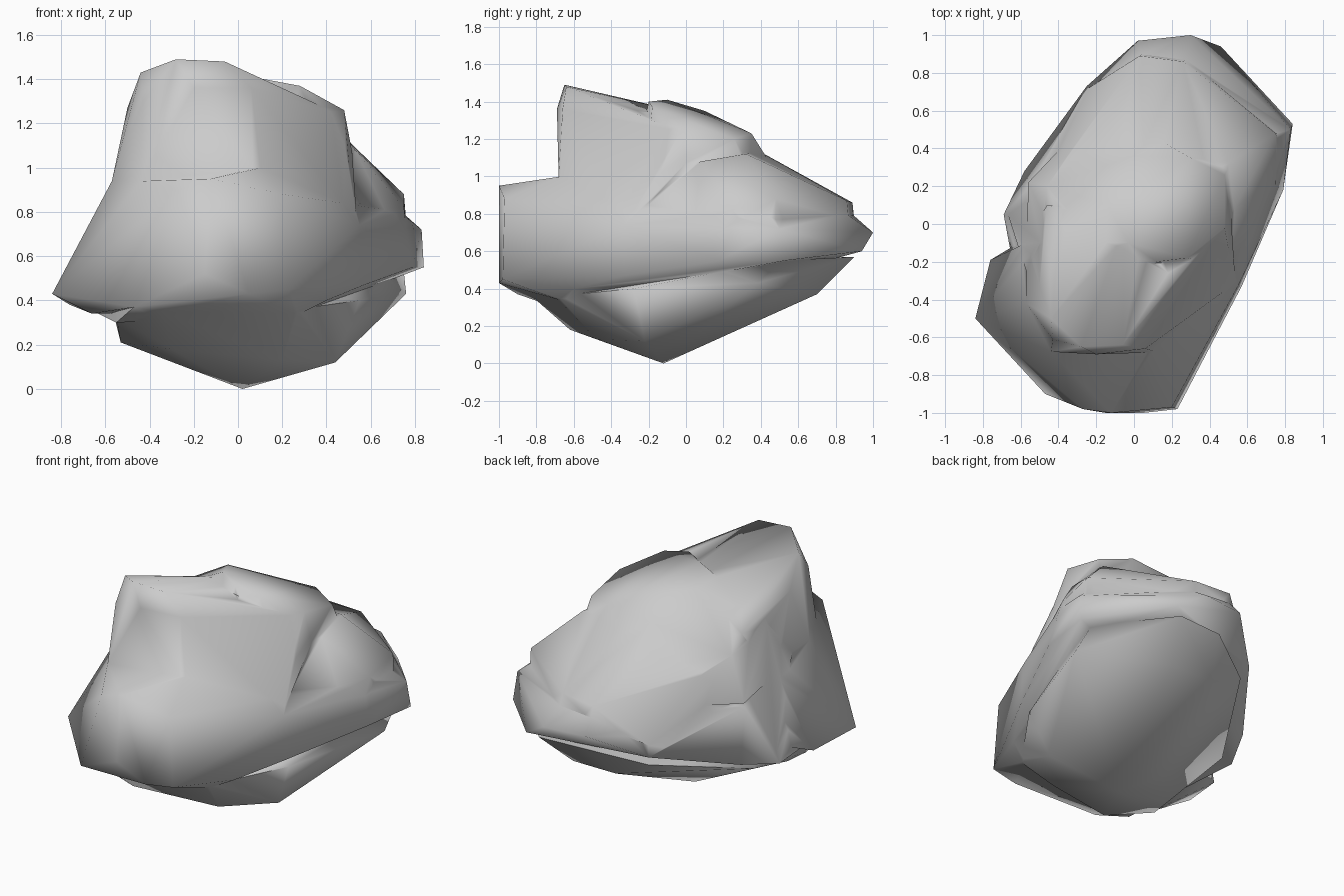
import bpy, bmesh

def chunk(name, pts):
    """One faceted stone mass: the hull around a few corner points."""
    bm = bmesh.new()
    for p in pts:
        bm.verts.new(p)
    res = bmesh.ops.convex_hull(bm, input=bm.verts)
    junk = {e for e in res["geom_interior"] + res["geom_unused"]
            if isinstance(e, bmesh.types.BMVert)}
    bmesh.ops.delete(bm, geom=list(junk), context='VERTS')
    bmesh.ops.recalc_face_normals(bm, faces=bm.faces)
    me = bpy.data.meshes.new(name)
    bm.to_mesh(me)
    bm.free()
    ob = bpy.data.objects.new(name, me)
    bpy.context.collection.objects.link(ob)
    return ob

# wide middle belt with the front ledge
rock = chunk("rock", [
    (.84, .53, .55), (.83, .5, .72), (.79, .18, .55), (.57, -.33, .47), (.4, -.6, .4),
    (.23, -.98, .45), (.05, -1, .43), (-.15, -1, .52), (-.47, -.9, .37), (-.55, -.7, .3),
    (.26, -.65, .33), (.3, 1, .7), (.46, .94, .6), (.02, .97, .7), (-.25, .73, .55),
    (-.58, .28, .42), (-.69, .05, .37), (-.27, -.98, .9), (-.12, -1, .95), (.2, -.97, .88),
    (.1, -.68, 1.0), (.55, -.33, .74), (-.44, -.68, .94), (-.55, .2, .75),
    (.04, .9, .79), (.28, .88, .79), (.74, .44, .8), (.73, .2, .8)])

# left front bulge
bulge = chunk("left_bulge", [
    (-.84, -.5, .43), (-.76, -.19, .38), (-.47, -.9, .37), (-.66, -.6, .34),
    (-.57, -.42, .94), (-.57, -.1, .85), (-.61, -.1, .4), (-.2, -.5, .8), (-.2, -.4, .35),
    (-.27, -.98, .9), (-.16, -.99, .53), (-.44, -.67, .94)])

# underside, tilted up to the back
under = chunk("underside", [
    (.02, -.12, .0), (.44, -.22, .12), (.2, -.48, .13), (.76, .38, .43), (.3, .7, .37),
    (0, .7, .37), (-.5, -.3, .2), (-.53, -.45, .21), (-.3, -.62, .18), (-.56, .12, .33),
    (.26, -.7, .36), (-.35, -.82, .34), (-.55, -.65, .32), (.55, -.28, .4),
    (.4, .9, .57), (.1, .88, .57), (-.22, .69, .48), (.76, .5, .55), (-.2, -.6, .5)])

# shoulder sloping to the back
shoulder = chunk("shoulder", [
    (.03, .89, .86), (.26, .86, .87), (.75, .48, .88), (.75, .25, .82), (.53, .08, 1.08),
    (.5, .32, 1.12), (.05, .4, 1.13), (-.46, .2, 1.0), (-.5, -.1, 1.15), (-.57, -.25, .93),
    (-.67, .05, .43), (-.56, .28, .46), (-.24, .72, .62), (.53, -.28, .77), (.1, -.5, .9),
    (-.61, -.12, .5), (.76, .48, .77), (.76, .2, .72), (.28, .87, .77), (.04, .9, .77),
    (.1, 0, .6)])

# crown plateau
crown = chunk("crown", [
    (.48, -.02, 1.26), (.48, .26, 1.2), (.3, .35, 1.23), (.0, .36, 1.2), (.28, -.18, 1.37),
    (.12, -.2, 1.4), (-.03, -.1, 1.41), (-.14, .1, 1.35), (-.46, .2, 1.05), (-.49, -.1, 1.18),
    (.52, 0, 1.05), (.5, .3, 1.08), (.05, .4, 1.1), (-.56, .22, .78), (-.57, -.2, .88),
    (-.18, .62, .8), (.52, -.24, .82), (-.1, -.3, .9)])

# front peak with its steep face
peak = chunk("front_peak", [
    (-.44, -.5, 1.43), (-.28, -.65, 1.49), (-.06, -.64, 1.48), (.06, -.66, 1.36),
    (-.2, -.69, 1.36), (.1, -.68, .95), (-.44, -.68, .92), (-.57, -.42, .94), (-.5, -.33, 1.27),
    (-.43, -.61, 1.3), (.54, -.31, .76), (.52, 0, 1.08), (.46, -.03, 1.24), (.18, -.26, 1.35),
    (-.05, 0, 1.34), (-.46, .1, 1.15), (-.57, -.08, .85), (.3, .1, .8)])

# fuse everything into one stone
parts = (bulge, under, shoulder, crown, peak)
for part in parts:
    m = rock.modifiers.new(part.name, 'BOOLEAN')
    m.operation, m.solver, m.object = 'UNION', 'EXACT', part
bpy.context.view_layer.objects.active = rock
rock.select_set(True)
for m in list(rock.modifiers):
    bpy.ops.object.modifier_apply(modifier=m.name)
for part in parts:
    bpy.data.objects.remove(part)
bm = bmesh.new()
bm.from_mesh(rock.data)
bmesh.ops.remove_doubles(bm, verts=bm.verts, dist=.025)
bmesh.ops.triangulate(bm, faces=bm.faces)
bm.to_mesh(rock.data)
bm.free()
bpy.ops.object.shade_smooth_by_angle(angle=1.6)
